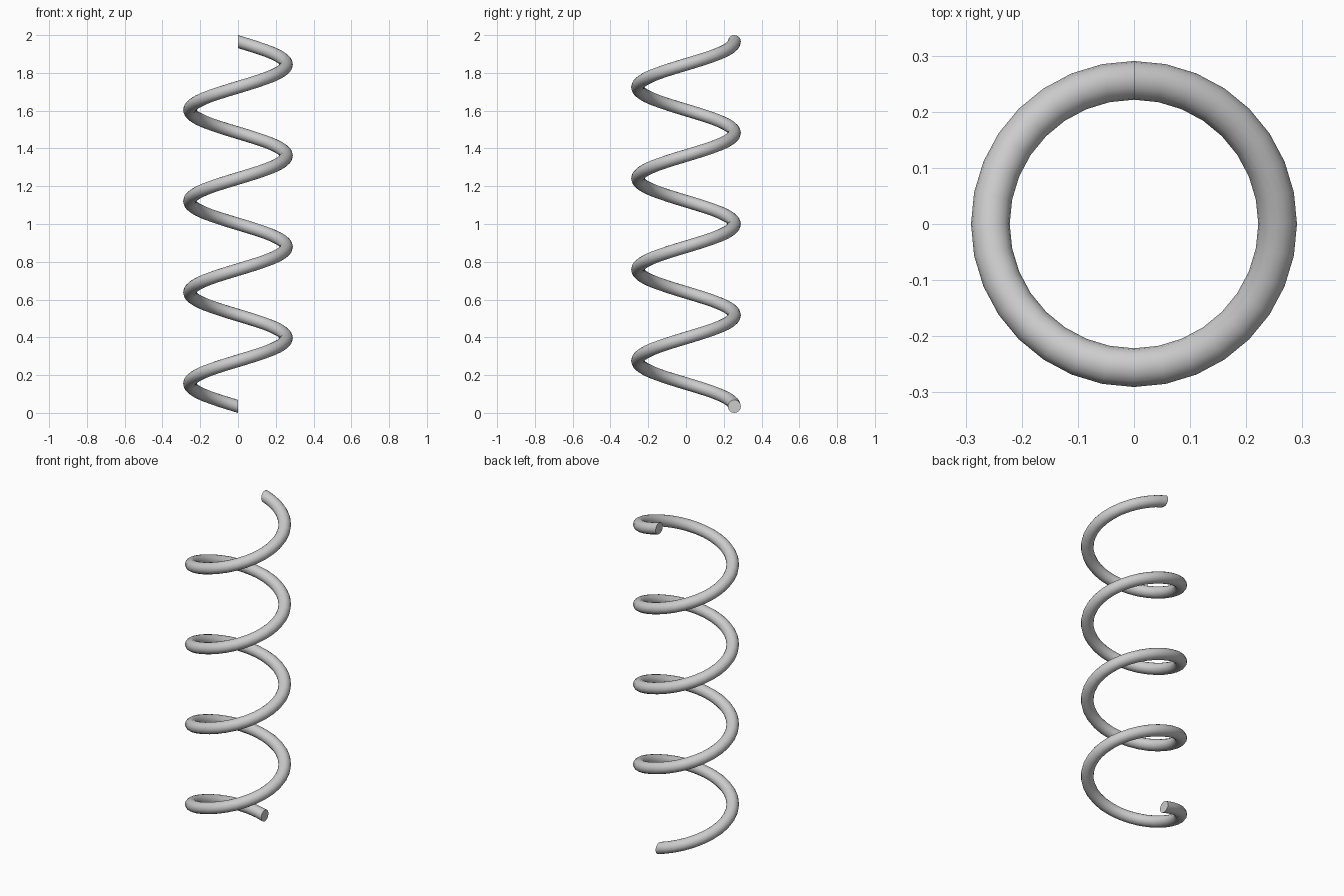
import bpy, bmesh
from math import pi, sin, cos

if "Cube" in bpy.data.objects:
    bpy.data.objects.remove(bpy.data.objects["Cube"])

TURNS, STEPS, SIDES = 4, 32, 16   # coils, segments per coil, wire sides
R, r = 0.256, 0.0345              # coil radius, wire radius
PITCH = (2 - 2 * r) / TURNS

bm = bmesh.new()

# Wire cross-section in the plane x = 0
ring = [bm.verts.new((0, R + r * cos(2 * pi * i / SIDES), r + r * sin(2 * pi * i / SIDES)))
        for i in range(SIDES)]
edges = [bm.edges.new((ring[i], ring[(i + 1) % SIDES])) for i in range(SIDES)]

# Sweep it up counter-clockwise into a coil
n = TURNS * STEPS
bmesh.ops.spin(bm, geom=ring + edges, cent=(0, 0, 0), axis=(0, 0, 1),
               dvec=(0, 0, PITCH / STEPS), angle=2 * pi * TURNS, steps=n,
               use_merge=False, use_duplicate=False)

# Close both wire ends
bmesh.ops.holes_fill(bm, edges=[e for e in bm.edges if e.is_boundary], sides=0)
bmesh.ops.recalc_face_normals(bm, faces=bm.faces)

mesh = bpy.data.meshes.new("coil_spring")
bm.to_mesh(mesh)
bm.free()
spring = bpy.data.objects.new("coil_spring", mesh)
bpy.context.collection.objects.link(spring)

# Smooth wire, crisp ends
bpy.context.view_layer.objects.active = spring
spring.select_set(True)
bpy.ops.object.shade_smooth_by_angle(angle=0.7)
